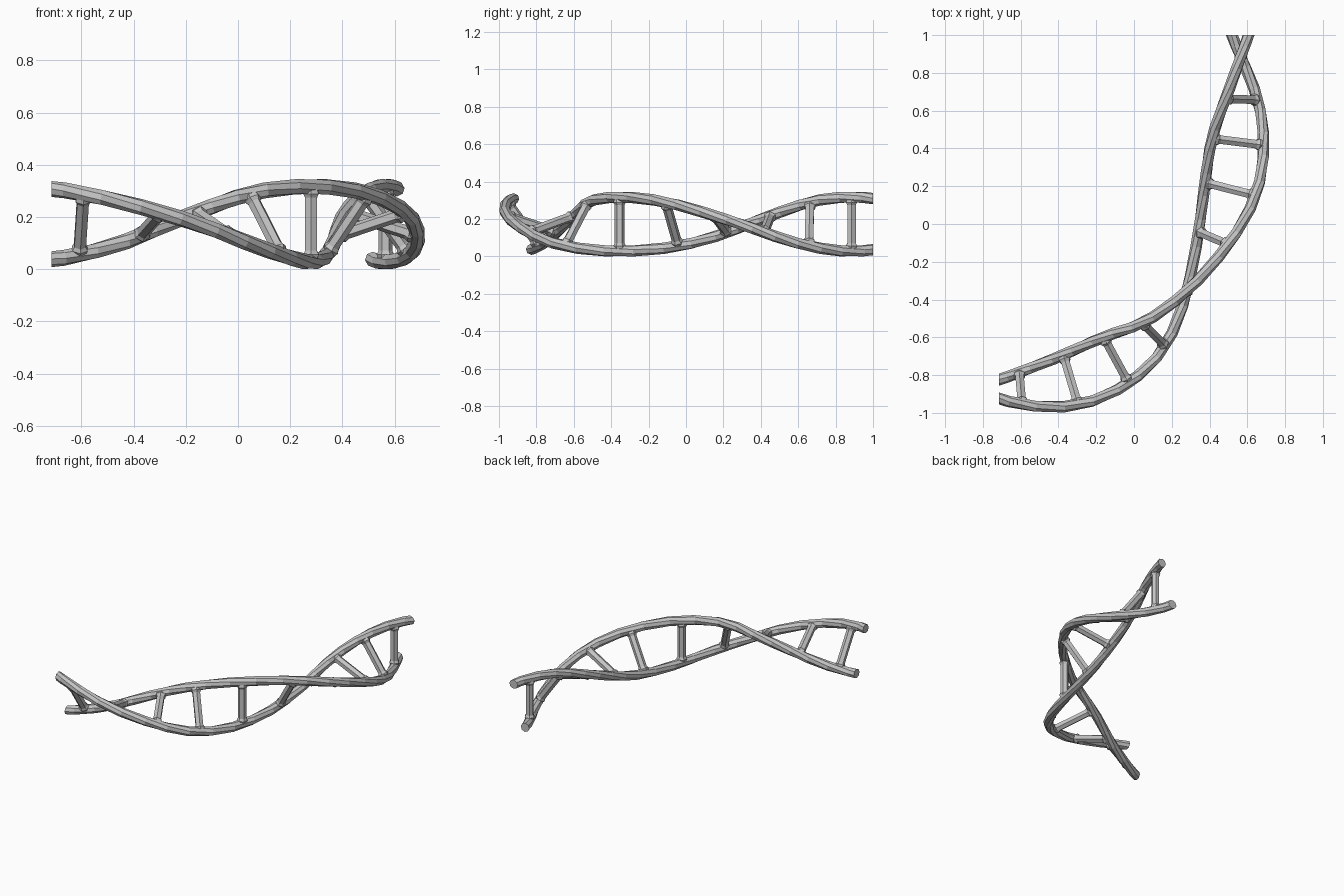
import bpy, bmesh, math
from mathutils import Vector

if "Cube" in bpy.data.objects:
    bpy.data.objects.remove(bpy.data.objects["Cube"])

# Helix axis: one control point per rung (index -2 .. 11)
AXIS = [(0.55, 1.36), (0.56, 1.12), (0.565, 0.885), (0.57, 0.66), (0.55, 0.435),
        (0.51, 0.185), (0.42, -0.075), (0.28, -0.355), (0.105, -0.585),
        (-0.095, -0.72), (-0.335, -0.825), (-0.60, -0.87), (-0.86, -0.873), (-1.12, -0.86)]
MID_Z, RADIUS, TUBE = 0.1725, 0.145, 0.0305

grey = bpy.data.materials.new("grey")
grey.diffuse_color = (0.55, 0.55, 0.55, 1)
grey.use_nodes = True
grey.node_tree.nodes["Principled BSDF"].inputs["Base Color"].default_value = grey.diffuse_color


def axis(u):
    """Smooth point on the axis at rung number u."""
    k = math.floor(u)
    t = u - k
    a, b, c, d = [Vector((*AXIS[k + j], MID_Z)) for j in (1, 2, 3, 4)]
    return 0.5 * (2 * b + (c - a) * t + (2 * a - 5 * b + 4 * c - d) * t ** 2
                  + (3 * b - a - 3 * c + d) * t ** 3)


def helix(u, sign):
    """Point on one of the two strands: half a turn every five rungs."""
    tangent = (axis(u + 0.02) - axis(u - 0.02)).normalized()
    outward = Vector((-tangent.y, tangent.x, 0))
    ang = math.pi * u / 5
    radial = outward * math.sin(ang) - Vector((0, 0, 1)) * math.cos(ang)
    return axis(u) + radial * RADIUS * sign, radial * sign


def tube(bm, rings, sides):
    """Closed tube through rings of (centre, side vector, tangent, radius)."""
    loops = []
    for centre, side, tangent, r in rings:
        other = tangent.cross(side).normalized()
        side = other.cross(tangent).normalized()
        loops.append([bm.verts.new(centre + r * (
            side * math.cos(2 * math.pi * (k + 0.5) / sides)
            + other * math.sin(2 * math.pi * (k + 0.5) / sides))) for k in range(sides)])
    for a, b in zip(loops, loops[1:]):
        for k in range(sides):
            n = (k + 1) % sides
            bm.faces.new((a[k], a[n], b[n], b[k]))
    bm.faces.new(loops[0][::-1])
    bm.faces.new(loops[-1])


def finish(bm, name):
    bmesh.ops.recalc_face_normals(bm, faces=bm.faces[:])
    mesh = bpy.data.meshes.new(name)
    bm.to_mesh(mesh)
    bm.free()
    mesh.materials.append(grey)
    bpy.context.collection.objects.link(bpy.data.objects.new(name, mesh))


# Two strands, cut flat at both ends
for name, sign in (("strand_a", 1), ("strand_b", -1)):
    bm = bmesh.new()
    rings = []
    for i in range(22):
        u = -0.75 + i * 0.5
        p, radial = helix(u, sign)
        tangent = (helix(u + 0.05, sign)[0] - helix(u - 0.05, sign)[0]).normalized()
        rings.append((p, radial, tangent, TUBE))
    tube(bm, rings, 8)
    for co, no in (((0, 1, 0), (0, 1, 0)), ((-0.715, 0, 0), (-1, 0, 0))):
        bmesh.ops.bisect_plane(bm, geom=bm.verts[:] + bm.edges[:] + bm.faces[:],
                               plane_co=co, plane_no=no, clear_outer=True)
        bmesh.ops.holes_fill(bm, edges=[e for e in bm.edges if e.is_boundary], sides=0)
    finish(bm, name)

# Rungs joining the strands, flared where they meet them
for i in range(10):
    bm = bmesh.new()
    a, radial = helix(i, 1)
    b = helix(i, -1)[0]
    along = (axis(i + 0.02) - axis(i - 0.02)).normalized()
    rings = [(a.lerp(b, f), along, (b - a).normalized(), r) for f, r in
             ((0.04, 0.028), (0.1, 0.034), (0.15, 0.026),
              (0.85, 0.026), (0.9, 0.034), (0.96, 0.028))]
    tube(bm, rings, 6)
    finish(bm, f"rung_{i + 1}")
